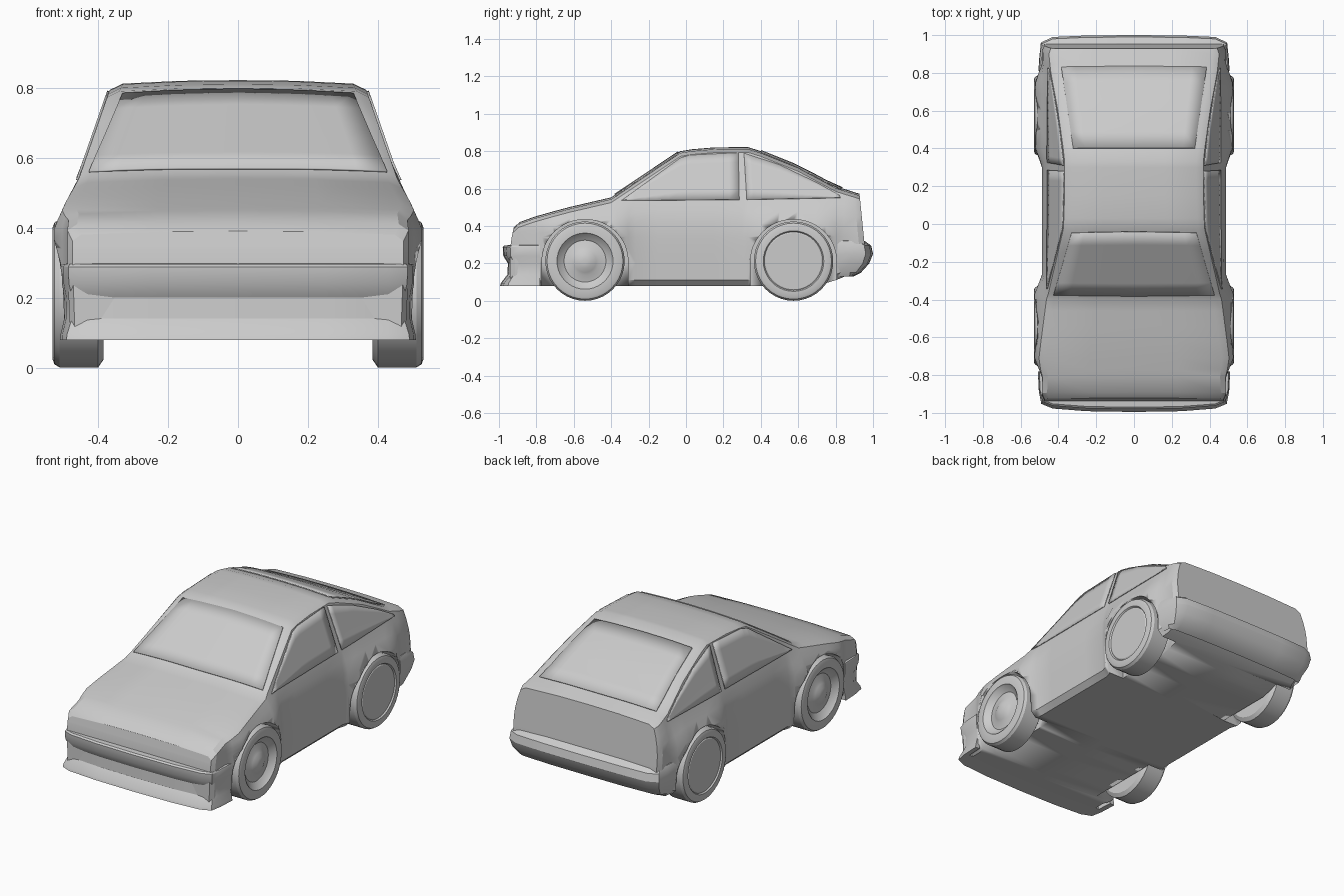
import bpy, bmesh, math
from mathutils import Vector
from mathutils.bvhtree import BVHTree

if "Cube" in bpy.data.objects:
    bpy.data.objects.remove(bpy.data.objects["Cube"])

WHEELS = (-0.54, 0.575)


def interp(table, v):
    if v <= table[0][0]:
        return table[0][1]
    for (a, p), (b, q) in zip(table, table[1:]):
        if v <= b:
            return p + (q - p) * (v - a) / (b - a)
    return table[-1][1]


def finish(bm, name, angle=30):
    bmesh.ops.recalc_face_normals(bm, faces=bm.faces[:])
    me = bpy.data.meshes.new(name)
    bm.to_mesh(me)
    ob = bpy.data.objects.new(name, me)
    bpy.context.collection.objects.link(ob)
    bpy.ops.object.select_all(action='DESELECT')
    ob.select_set(True)
    bpy.context.view_layer.objects.active = ob
    bpy.ops.object.shade_smooth_by_angle(angle=math.radians(angle))
    return ob


def loft(rings, strip_caps=False):
    """Skin closed rings; strip caps join mirrored points, else one n-gon."""
    bm = bmesh.new()
    vs = [[bm.verts.new(p) for p in r] for r in rings]
    n = len(vs[0])
    for a, b in zip(vs, vs[1:]):
        for i in range(n):
            j = (i + 1) % n
            bm.faces.new((a[i], a[j], b[j], b[i]))
    for r in (vs[0], vs[-1]):
        if not strip_caps:
            bm.faces.new(r)
            continue
        m = n // 2
        for i in range(m):
            quad = [r[i], r[i + 1], r[n - i - 1], r[(n - i) % n]]
            bm.faces.new(list(dict.fromkeys(quad)))
    return bm


# Body: cross-sections along the length, cabin included
TOP = [(-.94, .39), (-.915, .42), (-.65, .495), (-.40, .553), (-.03, .80), (.03, .81), (.15, .82),
       (.33, .822), (.40, .80), (.60, .72), (.82, .602), (.90, .59), (.955, .572)]
BOTTOM = [(.70, .08), (.80, .11), (.90, .15), (.955, .20)]
WIDTH = [(.08, .48), (.3, .488), (.4, .488), (.47, .478), (.55, .452), (.8, .365), (.83, .35)]
FLARE_Y = [(.17, .038), (.27, .0)]
FLARE_Z = [(.40, 1), (.46, .5), (.54, 0)]
STATIONS = [-.94, -.915, -.81, -.77, -.71, -.62, -.54, -.46, -.40, -.37, -.31, -.27, -.15, -.03, .03,
            .15, .30, .33, .40, .50, .60, .69, .745, .80, .845, .925, .955]


def body_ring(y):
    zt, zb = interp(TOP, y), interp(BOTTOM, y)
    flare = sum(interp(FLARE_Y, abs(y - c)) for c in WHEELS)
    end = .97 if y in (STATIONS[0], STATIONS[-1]) else 1
    lean = .2 if y < -.9 else -.1 if y > .9 else 0

    def w(z):
        return (interp(WIDTH, z) + flare * interp(FLARE_Z, z)) * end
    z2, ze = zb + .03, zt - .028
    half = [(0, zb), (w(zb) * .94, zb)]
    zs = [z2 + (.34 - z2) * f for f in (0, .4, .75, 1)]
    zs += [min(z, .34 + (ze - .34) * f) for z, f in ((.41, .25), (.48, .5), (.55, .75), (9, 1))]
    half += [(w(z), z) for z in zs]
    xb = w(zt) - .025
    half += [(xb, zt - .01), (xb * .5, zt - .002), (0, zt)]
    pts = half + [(-x, z) for x, z in half[-2:0:-1]]
    return [(x, y + lean * max(0, z - .3), z) for x, z in pts]


bm = loft([body_ring(y) for y in STATIONS], True)
bmesh.ops.recalc_face_normals(bm, faces=bm.faces[:])
skin = BVHTree.FromBMesh(bm)
body = finish(bm, "car_body", 25)

# Wheel wells cut from the body
for yc in WHEELS:
    for s in (-1, 1):
        arc = [(.23 * math.cos(math.pi * i / 24), .212 + .223 * math.sin(math.pi * i / 24)) for i in range(25)]
        arc += [(-.23, -.1), (.23, -.1)]
        bm = loft([[(x * s, yc + y, z) for y, z in arc] for x in (.37, .7)])
        cutter = finish(bm, "wheel_well_cutter")
        cutter.hide_render = True
        mod = body.modifiers.new("well", 'BOOLEAN')
        mod.operation, mod.object, mod.solver = 'DIFFERENCE', cutter, 'EXACT'
        bpy.context.view_layer.objects.active = body
        bpy.ops.object.modifier_apply(modifier=mod.name)
        bpy.data.objects.remove(cutter)


# Bumpers: a profile (outward offset, z) swept round a plan path
def bumper(name, path, profile):
    full = [(-x, y, -nx, ny) for x, y, nx, ny in path[:0:-1]] + path
    rings = [[(x + nx * o, y + ny * o, z) for o, z in profile] for x, y, nx, ny in full]
    return finish(loft(rings), name)


bumper("front_bumper",
       [(0, -.955, 0, -1), (.25, -.951, 0, -1), (.43, -.937, 0, -1), (.475, -.92, .4, -.8),
        (.492, -.88, .3, -.1), (.497, -.78, .3, 0)],
       [(-.06, .08), (.04, .078), (.035, .095), (0, .14), (-.003, .20), (.022, .24),
        (.025, .288), (.015, .296), (-.06, .30)])
bumper("rear_bumper",
       [(0, .955, 0, 1), (.25, .953, 0, 1), (.43, .945, 0, 1), (.475, .925, .4, .8),
        (.49, .88, .25, .1), (.495, .81, .25, 0)],
       [(-.06, .325), (0, .32), (.035, .295), (.045, .25), (.025, .20), (-.02, .15), (-.06, .13)])


# Windows: panels projected onto the body skin
def window(name, low, high, side=0, rows=5, cols=5):
    bm = bmesh.new()
    grid = []
    tl = [(i, p) for i, p in enumerate(zip(low, high))]
    steps = [i + k / cols for i in range(len(tl) - 1) for k in range(cols)] + [len(tl) - 1]
    for t in steps:
        i = min(int(t), len(low) - 2)
        a = Vector(low[i]).lerp(Vector(low[i + 1]), t - i)
        b = Vector(high[i]).lerp(Vector(high[i + 1]), t - i)
        line = []
        for r in range(rows + 1):
            u, v = a.lerp(b, r / rows)
            origin = Vector((2 * side, u, v)) if side else Vector((u, v, 2))
            way = Vector((-side, 0, 0)) if side else Vector((0, 0, -1))
            hit, normal, _, _ = skin.ray_cast(origin, way)
            line.append(bm.verts.new(hit + normal * .003))
        grid.append(line)
    for p, q in zip(grid, grid[1:]):
        for r in range(rows):
            bm.faces.new((p[r], p[r + 1], q[r + 1], q[r]))
    ob = finish(bm, name)
    mod = ob.modifiers.new("thickness", 'SOLIDIFY')
    mod.thickness, mod.offset = .006, 0
    return ob


window("windshield", [(-.425, -.375), (0, -.38), (.425, -.375)], [(-.33, -.045), (0, -.04), (.33, -.045)])
window("rear_glass", [(-.385, .83), (0, .835), (.385, .83)], [(-.322, .40), (0, .40), (.322, .40)])
for s, tag in ((-1, "left"), (1, "right")):
    window(tag + "_door_window",
           [(-.345, .535), (-.03, .537), (.02, .538), (.285, .54)],
           [(-.33, .545), (-.03, .762), (.02, .777), (.28, .79)], s)
    window(tag + "_quarter_window",
           [(.325, .54), (.50, .543), (.70, .547), (.825, .55)],
           [(.31, .788), (.50, .725), (.70, .63), (.82, .562)], s)


# Wheels: turned profiles (x, radius)
TYRE = [(.385, .05), (.385, .19), (.40, .212), (.51, .212), (.525, .203), (.53, .19)]
FRONT = [(.53, .150), (.522, .145), (.505, .118), (.50, .112), (.508, .075), (.515, .06), (.527, .035), (.53, .012)]
REAR = [(.53, .162), (.522, .156), (.526, .15), (.526, .03)]
for yc, rim, end in ((WHEELS[0], FRONT, "front"), (WHEELS[1], REAR, "rear")):
    for s, tag in ((-1, "left"), (1, "right")):
        rings = [[(s * x, yc + r * math.cos(math.tau * i / 40), .212 + r * math.sin(math.tau * i / 40))
                  for i in range(40)] for x, r in TYRE + rim]
        finish(loft(rings), f"{end}_{tag}_wheel")
